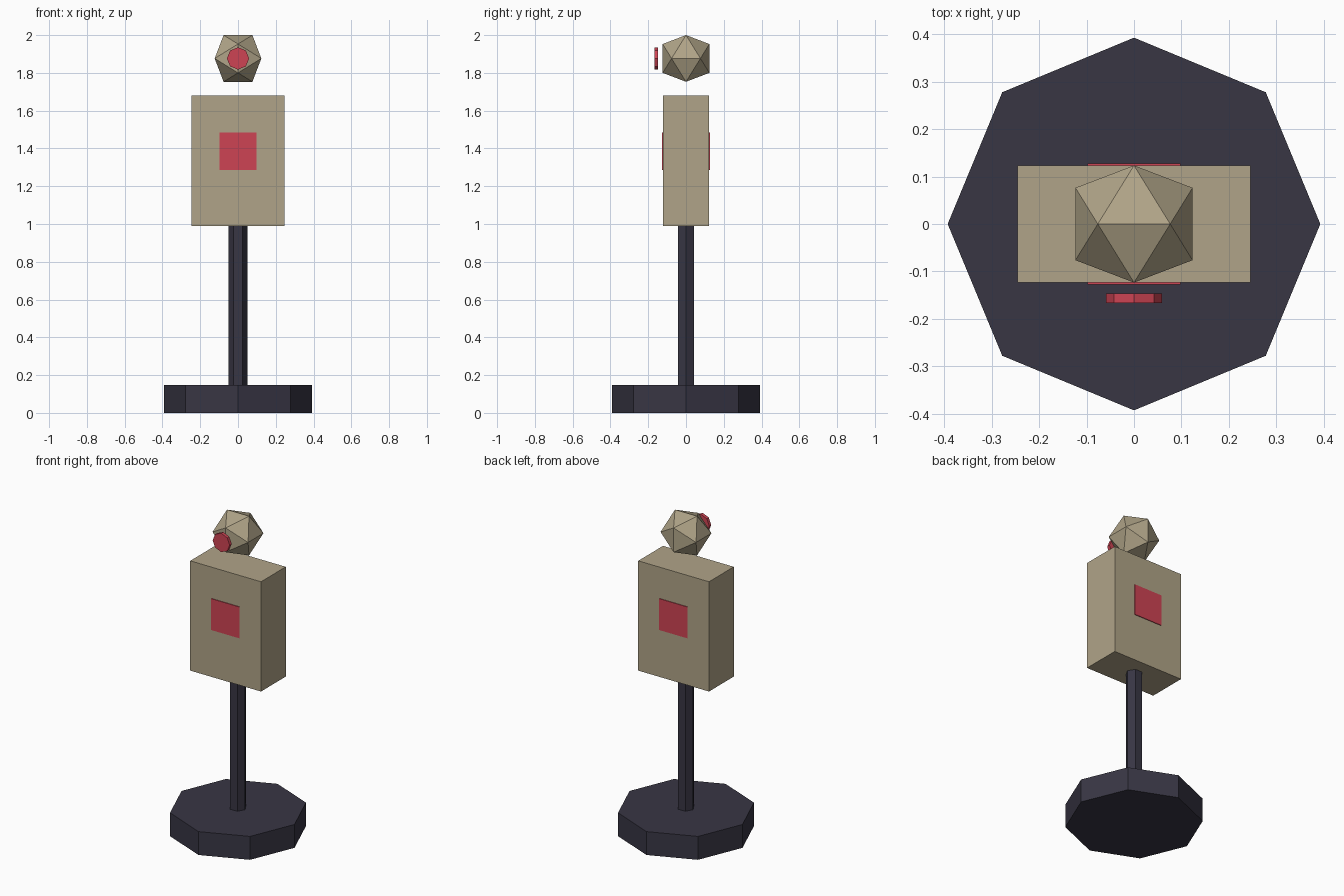
import bpy, bmesh, math
from mathutils import Matrix

if "Cube" in bpy.data.objects:
    bpy.data.objects.remove(bpy.data.objects["Cube"])


def material(name, rgb):
    m = bpy.data.materials.new(name)
    lin = [((c / 255 + 0.055) / 1.055) ** 2.4 for c in rgb]
    m.diffuse_color = (*lin, 1)
    m.use_nodes = True
    m.node_tree.nodes["Principled BSDF"].inputs["Base Color"].default_value = m.diffuse_color
    return m


TAN = material("tan", (176, 164, 136))
RED = material("red", (206, 68, 84))
DARK = material("dark slate", (56, 54, 68))


def finish(name, bm, mat):
    bmesh.ops.recalc_face_normals(bm, faces=bm.faces)
    me = bpy.data.meshes.new(name)
    bm.to_mesh(me)
    bm.free()
    me.materials.append(mat)
    ob = bpy.data.objects.new(name, me)
    bpy.context.collection.objects.link(ob)
    return ob


def box(name, centre, size, mat):
    bm = bmesh.new()
    bmesh.ops.create_cube(bm, size=1, matrix=Matrix.Translation(centre) @ Matrix.Diagonal((*size, 1)))
    return finish(name, bm, mat)


def prism(name, sides, radius, depth, centre, mat, rot=None):
    # first corner points along +x before rotation
    bm = bmesh.new()
    ring = [bm.verts.new((radius * math.cos(math.tau * i / sides),
                          radius * math.sin(math.tau * i / sides), -depth / 2)) for i in range(sides)]
    face = bm.faces.new(ring)
    top = bmesh.ops.extrude_face_region(bm, geom=[face])["geom"]
    bmesh.ops.translate(bm, vec=(0, 0, depth),
                        verts=[g for g in top if isinstance(g, bmesh.types.BMVert)])
    bm.transform(Matrix.Translation(centre) @ (rot or Matrix.Identity(4)))
    return finish(name, bm, mat)


# Octagonal base and hexagonal pole
prism("base", 8, 0.393, 0.147, (0, 0, 0.0735), DARK)
prism("pole", 6, 0.049, 0.85, (0, 0, 0.57), DARK)

# Torso block with a red plate on front and back
box("torso", (0, 0, 1.335), (0.492, 0.246, 0.69), TAN)
for name, s in (("front_plate", -1), ("back_plate", 1)):
    box(name, (0, s * 0.1235, 1.385), (0.196, 0.008, 0.197), RED)

# Icosahedron head: corners of three crossed rectangles
b = 0.1235
a = b * 0.618
bm = bmesh.new()
for s in (-1, 1):
    for t in (-1, 1):
        for p in ((s * a, 0, t * b), (0, s * b, t * a), (s * b, t * a, 0)):
            bm.verts.new(p)
bmesh.ops.convex_hull(bm, input=bm.verts)
bm.transform(Matrix.Translation((0, 0, 1.8765)))
finish("head", bm, TAN)

# Floating disc in front of the head
prism("face_disc", 8, 0.059, 0.02, (0, -0.157, 1.8765), RED, Matrix.Rotation(math.pi / 2, 4, 'X'))
